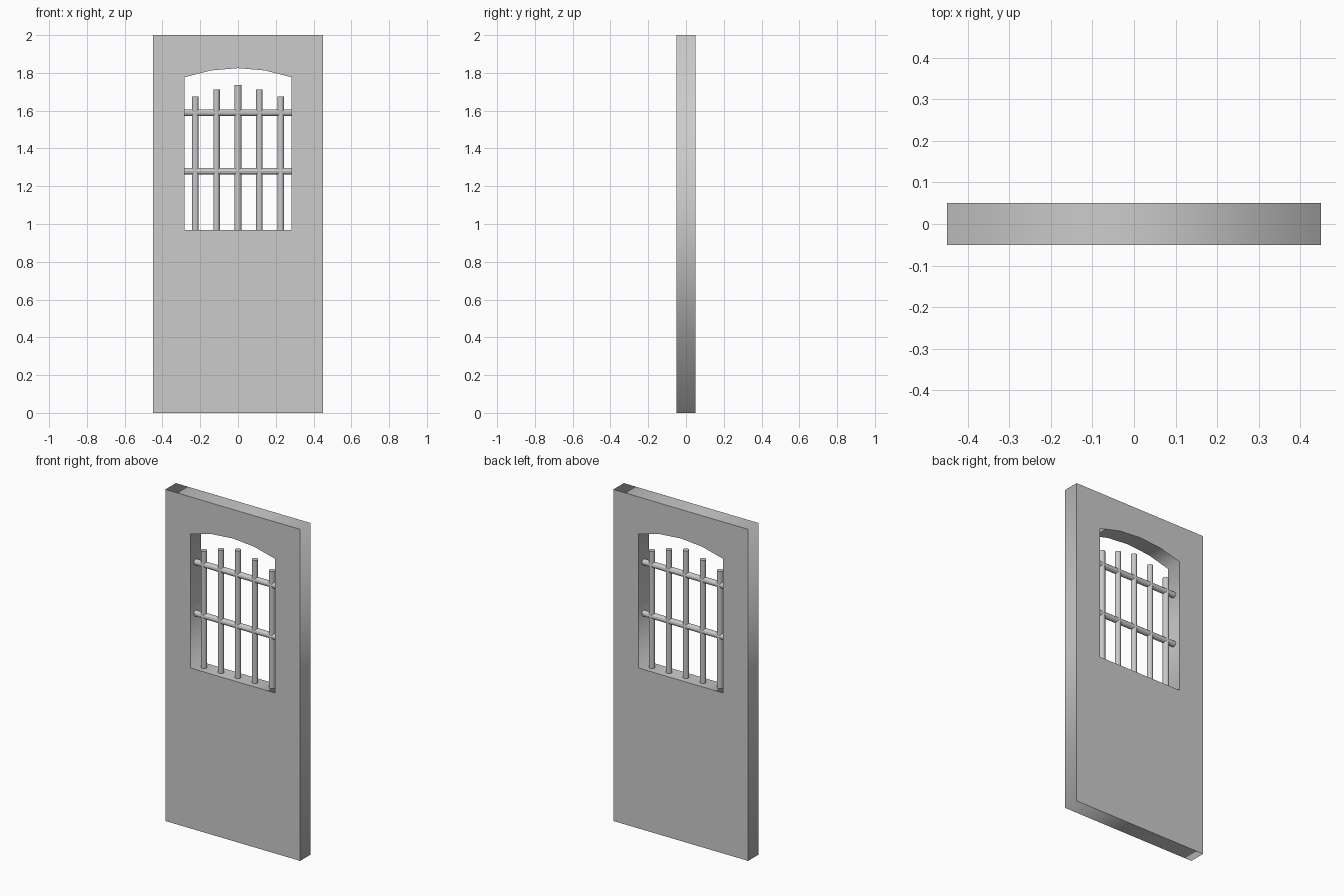
import bpy
import math

if "Cube" in bpy.data.objects:
    bpy.data.objects.remove(bpy.data.objects["Cube"])

HALF_W, SILL, SPRING, CROWN = 0.283, 0.968, 1.777, 1.825
BAR_R = 0.0175

# Door panel: rectangle with an arched window opening, extruded to thickness
rise = CROWN - SPRING
radius = (HALF_W ** 2 + rise ** 2) / (2 * rise)
sweep = math.asin(HALF_W / radius)
arch = [(radius * math.sin(a), CROWN - radius + radius * math.cos(a))
        for a in (sweep * k / 2 for k in (2, 1, 0, -1, -2))]
outline = [(-0.45, 0), (0.45, 0), (0.45, 2), (-0.45, 2)]
opening = [(-HALF_W, SILL), (HALF_W, SILL)] + arch

curve = bpy.data.curves.new("door_panel", 'CURVE')
curve.dimensions = '2D'
curve.fill_mode = 'BOTH'
curve.extrude = 0.05
for loop in (outline, opening):
    spline = curve.splines.new('POLY')
    spline.points.add(len(loop) - 1)
    for p, (x, z) in zip(spline.points, loop):
        p.co = (x, z, 0, 1)
    spline.use_cyclic_u = True
door = bpy.data.objects.new("door_panel", curve)
bpy.context.collection.objects.link(door)
door.rotation_euler.x = math.pi / 2
bpy.context.view_layer.objects.active = door
door.select_set(True)
bpy.ops.object.convert(target='MESH')


def bar(name, center, length, rotation=(0, 0, 0)):
    bpy.ops.mesh.primitive_cylinder_add(vertices=12, radius=BAR_R, depth=length,
                                        location=center, rotation=rotation)
    bpy.context.object.name = name


# Upright bars, stepped in height to follow the arch
for i in range(-2, 3):
    top = (1.737, 1.711, 1.674)[abs(i)]
    bar("upright_bar", (i * 0.1135, 0, (SILL + top) / 2), top - SILL)

# Cross bars spanning the opening
for z in (1.28, 1.589):
    bar("cross_bar", (0, 0, z), 2 * HALF_W, (0, math.pi / 2, 0))
